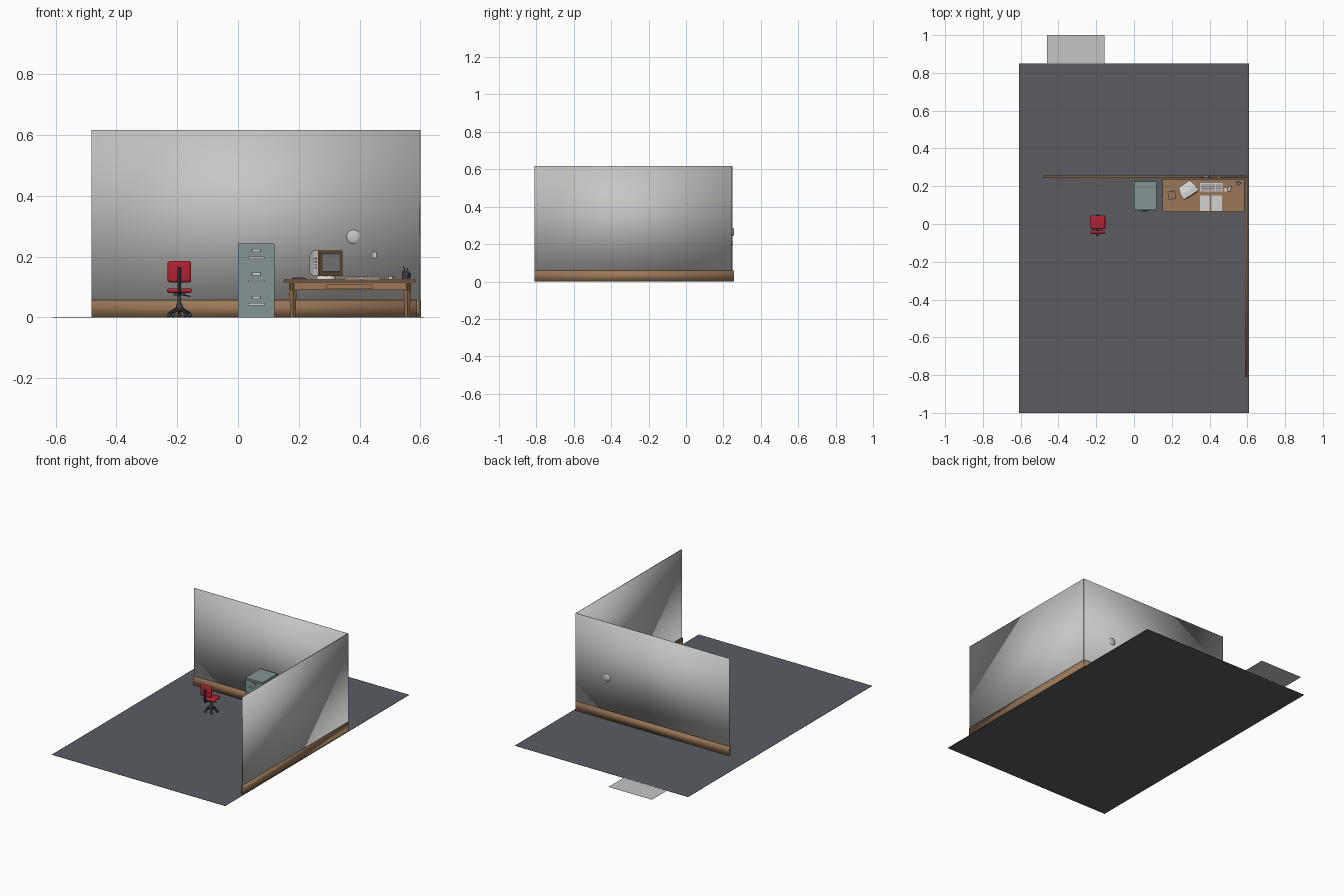
import bpy, bmesh, math
from mathutils import Matrix, Vector

if "Cube" in bpy.data.objects:
    bpy.data.objects.remove(bpy.data.objects["Cube"], do_unlink=True)


def material(name, r, g, b):
    m = bpy.data.materials.new(name)
    m.use_nodes = True
    m.diffuse_color = (r, g, b, 1)
    m.node_tree.nodes["Principled BSDF"].inputs["Base Color"].default_value = (r, g, b, 1)
    return m


GREY = material("wall grey", .56, .56, .55)
FLOOR = material("carpet slate", .1, .108, .12)
BROWN = material("wood brown", .33, .185, .095)
TRIM = material("dark wood", .16, .09, .045)
STEEL = material("cabinet blue grey", .23, .3, .3)
RED = material("upholstery red", .45, .015, .035)
DARK = material("dark plastic", .045, .052, .065)
PAPER = material("paper white", .65, .65, .65)
SCREEN = material("screen grey", .26, .26, .26)


def finish(name, bm, mat, smooth=35):
    me = bpy.data.meshes.new(name)
    bmesh.ops.recalc_face_normals(bm, faces=bm.faces)
    bm.to_mesh(me)
    bm.free()
    me.materials.append(mat)
    if smooth:
        me.shade_smooth()
        if smooth < 180:
            me.set_sharp_from_angle(angle=math.radians(smooth))
    ob = bpy.data.objects.new(name, me)
    bpy.context.collection.objects.link(ob)
    return ob


def box(name, x, y, z, mat, bevel=0, smooth=0, turn=0):
    """Box between (low, high) pairs, optionally rounded and turned about z."""
    bm = bmesh.new()
    bmesh.ops.create_cube(bm, size=1)
    size = Vector((x[1] - x[0], y[1] - y[0], z[1] - z[0]))
    bmesh.ops.scale(bm, vec=size, verts=bm.verts)
    if bevel:
        bmesh.ops.bevel(bm, geom=bm.edges[:], offset=bevel, segments=3,
                        profile=.5, affect='EDGES')
        smooth = 35
    ob = finish(name, bm, mat, smooth)
    ob.location = (sum(x) / 2, sum(y) / 2, sum(z) / 2)
    ob.rotation_euler.z = math.radians(turn)
    return ob


def rod(name, a, b, r1, r2, mat, sides=12):
    """Tapered cylinder from point a to point b."""
    a, b = Vector(a), Vector(b)
    d = b - a
    bm = bmesh.new()
    bmesh.ops.create_cone(bm, cap_ends=True, segments=sides, radius1=r1, radius2=r2,
                          depth=d.length)
    turn = d.to_track_quat('Z', 'Y').to_matrix().to_4x4()
    bmesh.ops.transform(bm, matrix=Matrix.Translation((a + b) / 2) @ turn, verts=bm.verts)
    return finish(name, bm, mat)


def ball(name, centre, r, mat, squash=1):
    bm = bmesh.new()
    bmesh.ops.create_uvsphere(bm, u_segments=16, v_segments=8, radius=r)
    bmesh.ops.scale(bm, vec=(1, squash, 1), verts=bm.verts)
    ob = finish(name, bm, mat, 60)
    ob.location = centre
    return ob


# Floor and the loose panel let into its back edge
box("floor", (-.61, .61), (-1, .85), (0, .001), FLOOR)
box("loose_panel", (-.46, -.155), (.695, 1), (.0003, .0007), GREY)

# Walls with softly shaded baseboards
box("back_wall", (-.482, .6), (.248, .251), (.03, .617), GREY, smooth=180)
box("side_wall", (.596, .601), (-.81, .245), (.03, .617), GREY, smooth=180)
box("back_baseboard", (-.482, .597), (.243, .256), (.001, .058), BROWN, smooth=180)
box("side_baseboard", (.587, .602), (-.81, .25), (.001, .058), BROWN, smooth=180)
ball("wall_dial", (.38, .25, .265), .024, GREY, .3)
box("wall_outlet", (.441, .455), (.244, .248), (.195, .216), PAPER)
for z in (.202, .21):
    box("outlet_socket", (.446, .45), (.243, .2445), (z - .002, z + .002), DARK)

# Filing cabinet
box("cabinet_body", (0, .12), (.075, .225), (.001, .243), STEEL)
for i in range(3):
    z = .043 + i * .077
    box("cabinet_drawer", (.006, .114), (.072, .076), (z - .033, z + .036), STEEL)
    box("drawer_handle", (.033, .087), (.062, .066), (z - .004, z + .004), PAPER)
    for x in (.037, .083):
        box("handle_post", (x - .003, x + .003), (.065, .073), (z - .003, z + .003), PAPER)
    box("label_frame", (.045, .075), (.07, .0725), (z + .018, z + .028), DARK)
    box("label_card", (.048, .072), (.069, .0705), (z + .02, z + .026), PAPER)

# Desk
box("desk_top", (.152, .582), (.065, .236), (.114, .126), BROWN)
box("desk_edge", (.15, .584), (.063, .238), (.117, .123), TRIM)
box("desk_apron", (.172, .565), (.078, .225), (.09, .115), BROWN)
box("drawer_gap", (.29, .442), (.076, .079), (.094, .11), TRIM)
box("desk_drawer", (.293, .439), (.074, .078), (.097, .107), BROWN)
for x in (.181, .557):
    for y in (.087, .216):
        rod("desk_leg", (x, y, .001), (x, y, .115), .008, .013, BROWN, 4)

# Monitor: rectangles lofted front to back, then turned
SPIN = Matrix.Translation((.3035, .153, .136)) @ Matrix.Rotation(math.radians(33), 4, 'Z')


def loft(name, rings, mat):
    """Rings are (depth, half width, bottom, top)."""
    bm = bmesh.new()
    loops = [[bm.verts.new(p) for p in ((-w, y, lo), (w, y, lo), (w, y, hi), (-w, y, hi))]
             for y, w, lo, hi in rings]
    for a, b in zip(loops, loops[1:]):
        for i in range(4):
            j = (i + 1) % 4
            bm.faces.new((a[i], a[j], b[j], b[i]))
    bm.faces.new(loops[0])
    bm.faces.new(loops[-1])
    bmesh.ops.transform(bm, matrix=SPIN, verts=bm.verts)
    return finish(name, bm, mat, 0)


loft("monitor_case", [(.003, .047, 0, .085), (.03, .047, 0, .085), (.07, .035, .01, .07)], PAPER)
loft("monitor_bezel", [(-.002, .046, .001, .084), (.003, .047, 0, .085)], TRIM)
loft("monitor_screen", [(-.004, .034, .015, .072), (-.002, .036, .013, .074)], SCREEN)
for k in range(4):
    z = .025 + k * .01
    loft("monitor_vent", [(.012, .0475, z, z + .004), (.028, .0475, z, z + .004)], SCREEN)
rod("monitor_foot", (.29, .182, .126), (.29, .182, .137), .034, .028, PAPER, 16)

# Keyboard with rows of keys
box("keyboard", (.35, .468), (.172, .216), (.126, .133), PAPER)
for row in range(4):
    y = .177 + row * .009
    for x, w in ((.355, .073), (.435, .028)):
        box("key_row", (x, x + w), (y, y + .006), (.132, .136), SCREEN)

# Papers, notebook and handset
box("paper_sheet", (.35, .4), (.068, .15), (.126, .1275), PAPER)
box("paper_sheet", (.41, .465), (.068, .15), (.126, .1275), PAPER)
box("notebook_cover", (.18, .221), (.13, .175), (.126, .13), DARK, turn=8)
box("notebook_page", (.184, .217), (.134, .171), (.13, .1315), BROWN, turn=8)
box("mouse_pad", (.478, .492), (.172, .19), (.126, .129), PAPER, turn=20)
box("mouse", (.497, .513), (.172, .2), (.126, .135), PAPER, bevel=.003, turn=-15)

# Mug holding pens
rod("mug", (.552, .217, .126), (.552, .217, .151), .012, .012, DARK, 16)
rod("mug_rim", (.552, .217, .15), (.552, .217, .1515), .0095, .0095, SCREEN, 16)
box("mug_handle", (.562, .569), (.215, .219), (.132, .146), DARK)
rod("pen", (.549, .217, .15), (.545, .219, .167), .0015, .0015, DARK, 6)
rod("pen", (.555, .217, .15), (.558, .22, .163), .0015, .0015, TRIM, 6)

# Office chair, turned toward the back wall
CX, CY = -.193, .008
box("chair_seat", (CX - .041, CX + .041), (-.027, .046), (.08, .096), RED, bevel=.0075)
box("chair_back", (CX - .039, CX + .039), (-.052, -.034), (.115, .186), RED, bevel=.0085)
box("seat_plate", (CX - .02, CX + .02), (-.015, .03), (.073, .081), DARK)
rod("back_bar", (CX, -.058, .084), (CX, -.055, .165), .006, .006, DARK, 8)
rod("back_arm", (CX, 0, .077), (CX, -.06, .086), .005, .005, DARK, 8)
rod("seat_lever", (CX, CY, .076), (CX + .036, CY, .069), .0018, .0018, DARK, 6)
rod("chair_post", (CX, CY, .04), (CX, CY, .075), .006, .006, DARK)
rod("chair_hub", (CX, CY, .022), (CX, CY, .047), .016, .008, DARK)
for i in range(5):
    a = math.radians(90 + 72 * i)
    dx, dy = math.cos(a), math.sin(a)
    tip = (CX + .036 * dx, CY + .036 * dy, .014)
    rod("chair_leg", (CX, CY, .032), tip, .007, .004, DARK, 8)
    ball("chair_caster", (tip[0], tip[1], .008), .007, DARK)
